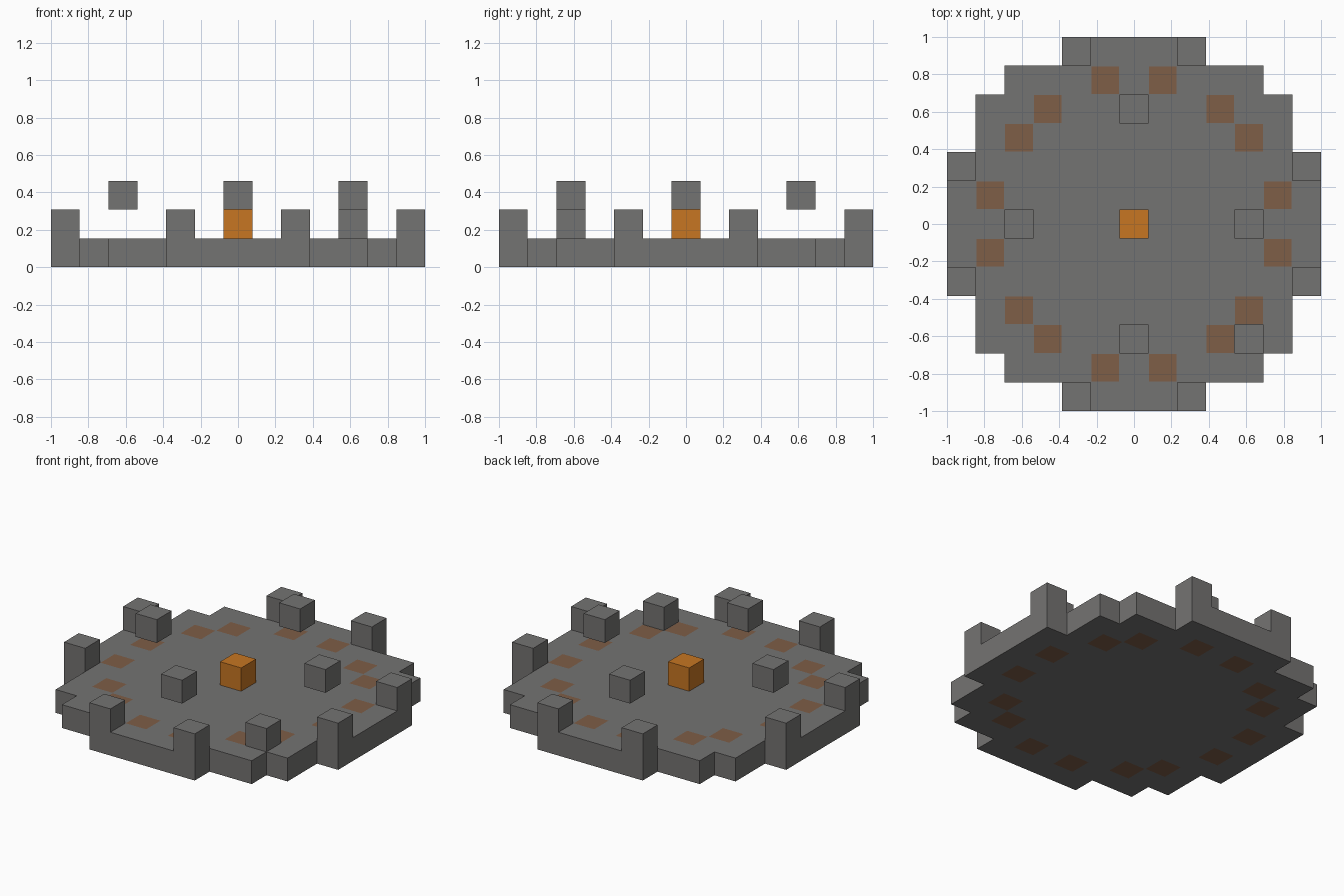
import bpy
import bmesh
from mathutils import Matrix, Vector

if "Cube" in bpy.data.objects:
    bpy.data.objects.remove(bpy.data.objects["Cube"], do_unlink=True)

CELLS = 13
U = 2 / CELLS  # side of one block


def material(name, rgb):
    mat = bpy.data.materials.new(name)
    mat.use_nodes = True
    mat.diffuse_color = (*rgb, 1)
    mat.node_tree.nodes["Principled BSDF"].inputs["Base Color"].default_value = (*rgb, 1)
    return mat


stone = material("stone grey", (0.175, 0.172, 0.168))
inlay = material("inlay brown", (0.21, 0.112, 0.063))
orange = material("core orange", (0.57, 0.18, 0.016))


def finish(name, bm, mats):
    bmesh.ops.recalc_face_normals(bm, faces=bm.faces)
    mesh = bpy.data.meshes.new(name)
    bm.to_mesh(mesh)
    bm.free()
    for mat in mats:
        mesh.materials.append(mat)
    obj = bpy.data.objects.new(name, mesh)
    bpy.context.collection.objects.link(obj)
    return obj


def block(name, x, y, level, mat):
    bm = bmesh.new()
    bmesh.ops.create_cube(bm, size=U)
    finish(name, bm, [mat]).location = (x * U, y * U, (level + 0.5) * U)


def cell(face):
    c = face.calc_center_median()
    return abs(round(c.x / U)), abs(round(c.y / U))


# Stepped round platform, cut from a square grid of cells
bm = bmesh.new()
bmesh.ops.create_grid(bm, x_segments=CELLS, y_segments=CELLS, size=1)
outside = [f for f in bm.faces if sum(i * i for i in cell(f)) > 42]
bmesh.ops.delete(bm, geom=outside, context="FACES")

# Ring of brown inlays, showing on the top and underside
for f in bm.faces:
    i, j = cell(f)
    f.material_index = int(i * j > 0 and i * i + j * j in (25, 26))

# Thickness of the platform
ext = bmesh.ops.extrude_face_region(bm, geom=bm.faces[:], use_keep_orig=True)
verts = [g for g in ext["geom"] if isinstance(g, bmesh.types.BMVert)]
bmesh.ops.translate(bm, verts=verts, vec=(0, 0, U))
bmesh.ops.recalc_face_normals(bm, faces=bm.faces)

# Slim grey border round each inlay
tiles = [f for f in bm.faces if f.material_index == 1]
rims = bmesh.ops.inset_individual(bm, faces=tiles, thickness=0.004)["faces"]
for f in rims:
    f.material_index = 0

# Rim posts, raised from the platform's outermost corner cells
posts = [f for f in bm.faces if f.normal.z > 0.9 and cell(f) in ((2, 6), (6, 2))]
for f in posts:
    raised = bmesh.ops.extrude_discrete_faces(bm, faces=[f])["faces"][0]
    bmesh.ops.translate(bm, verts=raised.verts[:], vec=(0, 0, U))
finish("platform", bm, [stone, inlay])

# Glowing centre block and the loose block standing near one corner
block("centre_block", 0, 0, 1, orange)
block("corner_block", 4, -4, 1, stone)

# Four floating blocks around the centre
for n in range(4):
    p = Matrix.Rotation(n * 1.5707963, 3, "Z") @ Vector((4, 0, 0))
    block(f"floating_block_{n + 1}", round(p.x), round(p.y), 2, stone)
